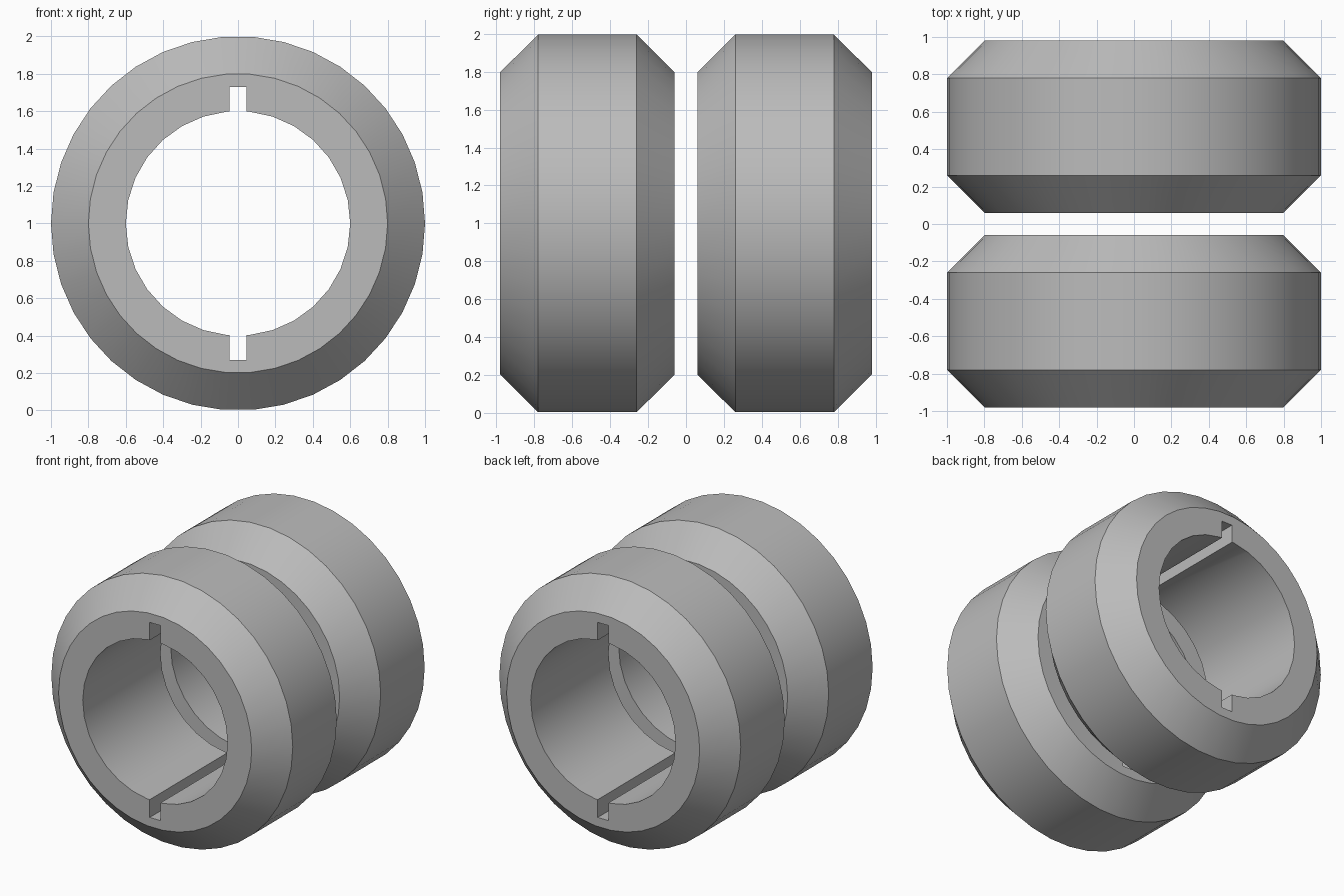
import bpy, bmesh, math

cube = bpy.data.objects.get("Cube")
if cube:
    bpy.data.objects.remove(cube, do_unlink=True)

OUTER_SIDES, BORE_SIDES = 38, 30
BORE, SLOT_HALF, SLOT_REACH = 0.6, 0.045, 0.73

grey = bpy.data.materials.new("plain grey")
grey.use_nodes = True
colour = (0.5, 0.5, 0.5, 1)
grey.diffuse_color = colour
grey.node_tree.nodes["Principled BSDF"].inputs["Base Color"].default_value = colour


def add_object(name, bm):
    bmesh.ops.recalc_face_normals(bm, faces=bm.faces)
    mesh = bpy.data.meshes.new(name)
    bm.to_mesh(mesh)
    bm.free()
    mesh.materials.append(grey)
    obj = bpy.data.objects.new(name, mesh)
    bpy.context.collection.objects.link(obj)
    return obj


def lathe(name, profile, sides):
    """Closed solid around the y axis at z = 1 from (radius, y) pairs."""
    bm = bmesh.new()
    loops = []
    for r, y in profile:
        angles = [math.tau * i / sides for i in range(sides)]
        loops.append([bm.verts.new((r * math.cos(a), y, 1 + r * math.sin(a))) for a in angles])
    for a, b in zip(loops, loops[1:]):
        for i in range(sides):
            j = (i + 1) % sides
            bm.faces.new((a[i], a[j], b[j], b[i]))
    bm.faces.new(loops[0])
    bm.faces.new(loops[-1])
    return add_object(name, bm)


def keyway_box(name):
    bm = bmesh.new()
    bmesh.ops.create_cube(bm, size=1)
    for v in bm.verts:
        v.co.x *= 2 * SLOT_HALF
        v.co.y *= 3
        v.co.z = 1 + v.co.z * 2 * SLOT_REACH
    return add_object(name, bm)


# Bore and keyway cutters shared by both rings
cutters = [lathe("bore_cutter", [(BORE, -1.5), (BORE, 1.5)], BORE_SIDES),
           keyway_box("keyway_cutter")]

# Two chamfered rings, front and back
for name, centre in (("front_ring", -0.52), ("back_ring", 0.52)):
    profile = [(0.8, -0.46), (1, -0.26), (1, 0.26), (0.8, 0.46)]
    ring = lathe(name, [(r, centre + y) for r, y in profile], OUTER_SIDES)
    bpy.ops.object.select_all(action="DESELECT")
    ring.select_set(True)
    bpy.context.view_layer.objects.active = ring
    for cutter in cutters:
        cut = ring.modifiers.new(cutter.name, "BOOLEAN")
        cut.operation = "DIFFERENCE"
        cut.solver = "EXACT"
        cut.object = cutter
        bpy.ops.object.modifier_apply(modifier=cut.name)
    bpy.ops.object.shade_smooth_by_angle(angle=math.radians(30))

for cutter in cutters:
    bpy.data.objects.remove(cutter, do_unlink=True)
